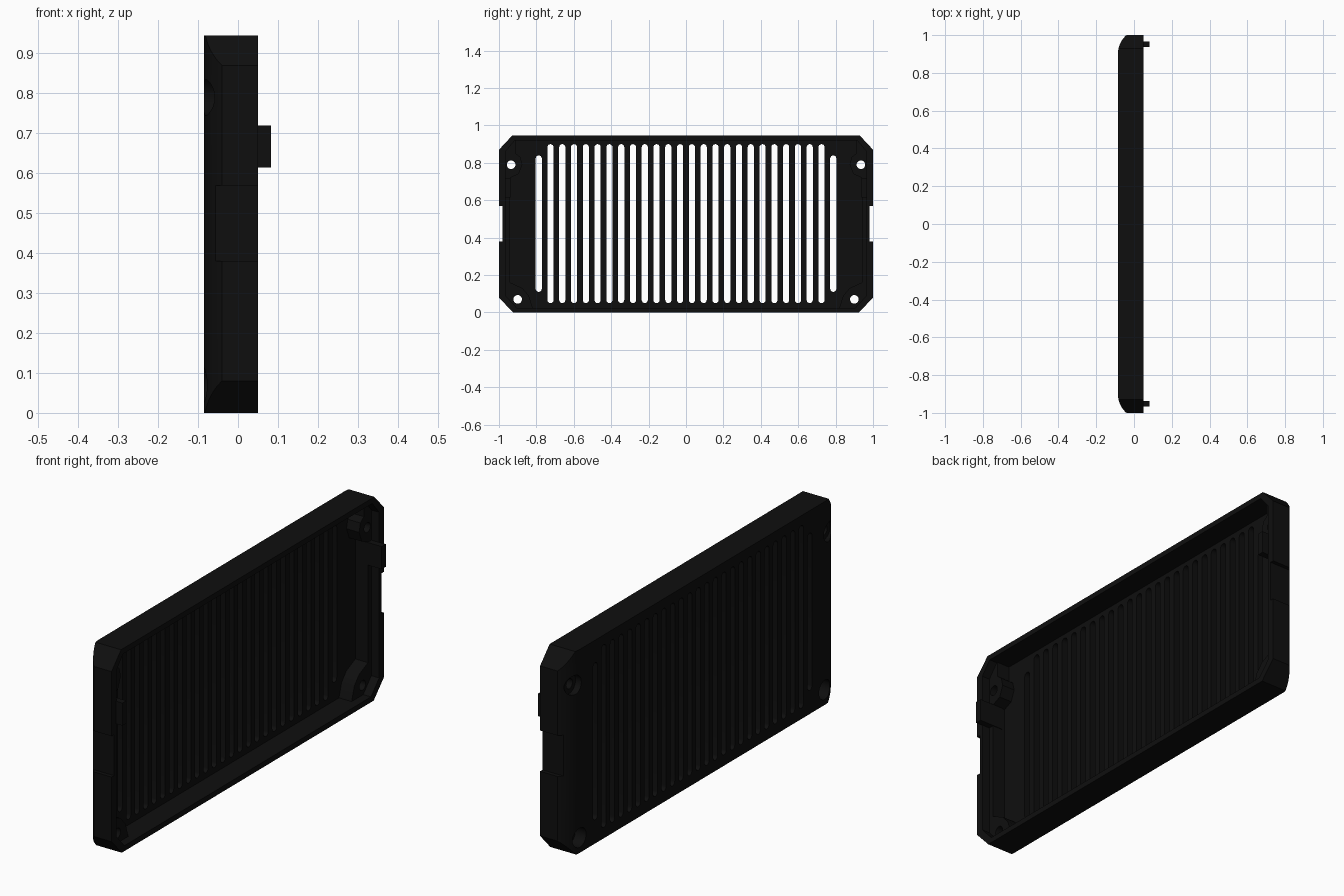
import bpy, bmesh, math

if "Cube" in bpy.data.objects:
    bpy.data.objects.remove(bpy.data.objects["Cube"])

black = bpy.data.materials.new("matte black")
black.diffuse_color = (0.0045, 0.0045, 0.0045, 1)
black.use_nodes = True
black.node_tree.nodes["Principled BSDF"].inputs["Base Color"].default_value = black.diffuse_color


def prisms(name, shapes):
    """One object holding closed prisms; each shape is (base points, extrusion vector)."""
    bm = bmesh.new()
    for pts, vec in shapes:
        face = bm.faces.new([bm.verts.new(p) for p in pts])
        top = bmesh.ops.extrude_face_region(bm, geom=[face])["geom"]
        bmesh.ops.translate(bm, vec=vec, verts=[v for v in top if isinstance(v, bmesh.types.BMVert)])
    bmesh.ops.recalc_face_normals(bm, faces=bm.faces)
    me = bpy.data.meshes.new(name)
    bm.to_mesh(me)
    bm.free()
    me.materials.append(black)
    ob = bpy.data.objects.new(name, me)
    bpy.context.collection.objects.link(ob)
    return ob


def along_x(yz, x0, x1):
    return [(x0, y, z) for y, z in yz], (x1 - x0, 0, 0)


def mirrored(half):
    """Closed outline from its right half, listed bottom to top."""
    return half + [(-y, z) for y, z in reversed(half)]


def circle(cy, cz, r, n=24):
    return [(cy + r * math.cos(2 * math.pi * i / n), cz + r * math.sin(2 * math.pi * i / n)) for i in range(n)]


def slot(cy, z0, z1, r, n=8):
    pts = [(cy + r * math.cos(math.pi * i / n), z1 - r + r * math.sin(math.pi * i / n)) for i in range(n + 1)]
    return pts + [(cy - r * math.cos(math.pi * i / n), z0 + r - r * math.sin(math.pi * i / n)) for i in range(n + 1)]


def box(x0, x1, y0, y1, z0, z1):
    return along_x([(y0, z0), (y1, z0), (y1, z1), (y0, z1)], x0, x1)


def carve(body, cutter, op='DIFFERENCE'):
    m = body.modifiers.new("cut", 'BOOLEAN')
    m.operation, m.object, m.solver = op, cutter, 'EXACT'
    cutter.hide_render = True
    dg = bpy.context.evaluated_depsgraph_get()
    me = bpy.data.meshes.new_from_object(body.evaluated_get(dg))
    body.modifiers.clear()
    body.data = me
    bpy.data.objects.remove(cutter)


H, BACK, RIM = 0.945, -0.085, 0.05

# Shell: curved ends in plan, extruded upward
R = 0.134
a_end = math.asin(0.1 / R)
arc = [(BACK + R * (1 - math.cos(a_end * i / 10)), 0.9 + R * math.sin(a_end * i / 10)) for i in range(11)]
plan = arc + [(RIM, 1.0)]
plan = plan + [(x, -y) for x, y in reversed(plan)]
body = prisms("vent_panel", [([(x, y, 0) for x, y in plan], (0, 0, H))])

# Chamfered corners of the outline
outline = mirrored([(0.925, -0.0), (1.0, 0.08), (1.0, 0.87), (0.93, H)])
outline = [(y * 1.0001, z) for y, z in outline]
carve(body, prisms("outline", [along_x(outline, -0.3, 0.3)]), 'INTERSECT')

# Open cavity: full width near the rim, then stepped around the screw bosses
rim_half = [(0.905, 0.025), (0.965, 0.09), (0.965, 0.86), (0.915, 0.92)]
carve(body, prisms("rim_cavity", [along_x(mirrored(rim_half), 0.01, 0.2)]))
deep_half = [(0.82, 0.025), (0.84, 0.09), (0.875, 0.13), (0.94, 0.16), (0.94, 0.72),
             (0.895, 0.74), (0.875, 0.79), (0.885, 0.83), (0.91, 0.85), (0.91, 0.92)]
carve(body, prisms("deep_cavity", [along_x(mirrored(deep_half), -0.055, 0.2)]))

# Vent slots, with a shorter one at each end
slots = []
for i in range(26):
    z0, z1 = (0.11, 0.84) if i in (0, 25) else (0.05, 0.90)
    slots.append(along_x(slot((i - 12.5) * 0.063, z0, z1, 0.0165), -0.3, 0.3))
carve(body, prisms("slots", slots))

# Screw holes and their outside recesses
screws = [(0.935, 0.79, -0.055), (0.9, 0.07, -0.03)]
carve(body, prisms("recesses", [along_x(circle(s * y, z, 0.045), -0.3, x)
                                for s in (-1, 1) for y, z, x in screws]))
carve(body, prisms("holes", [along_x(circle(s * y, z, 0.023), -0.3, 0.3)
                             for s in (-1, 1) for y, z, x in screws]))

# Side notches
carve(body, prisms("notches", [box(-0.3, 0.3, *sorted((s * 0.982, s * 1.1)), 0.38, 0.57) for s in (-1, 1)]))

# Locating tabs standing out past the rim
for s, side in ((-1, "left"), (1, "right")):
    prisms(side + "_tab", [box(-0.04, 0.083, *sorted((s * 0.937, s * 0.967)), 0.615, 0.72)])

# Smooth the curved walls, keep the edges crisp
for ob in bpy.context.collection.objects:
    ob.select_set(True)
bpy.context.view_layer.objects.active = body
bpy.ops.object.shade_smooth_by_angle(angle=math.radians(30))
